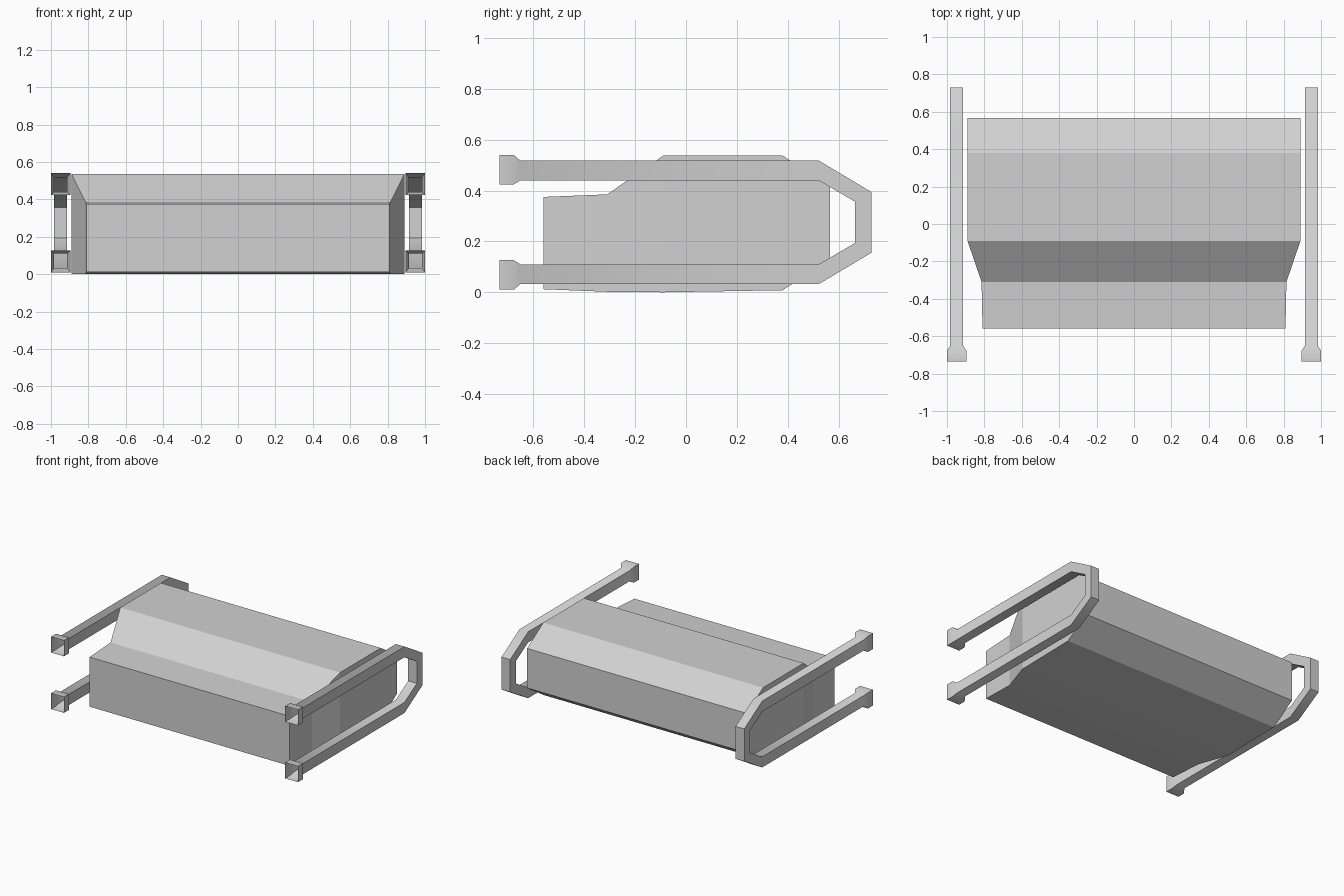
import bpy
import bmesh
import math

cube = bpy.data.objects.get("Cube")
if cube:
    bpy.data.objects.remove(cube, do_unlink=True)

# One plain grey for every part
grey = bpy.data.materials.new("light_grey")
grey.use_nodes = True
grey.diffuse_color = (0.64, 0.64, 0.64, 1)
grey.node_tree.nodes["Principled BSDF"].inputs["Base Color"].default_value = grey.diffuse_color


def finish(name, bm):
    """Turn a bmesh into a named grey object."""
    mesh = bpy.data.meshes.new(name)
    bm.to_mesh(mesh)
    bm.free()
    mesh.materials.append(grey)
    obj = bpy.data.objects.new(name, mesh)
    bpy.context.collection.objects.link(obj)
    return obj


def loft(rings, capped):
    """Skin a row of four-cornered rings, optionally closing both ends."""
    bm = bmesh.new()
    loops = [[bm.verts.new(p) for p in ring] for ring in rings]
    for a, b in zip(loops, loops[1:]):
        for i in range(4):
            j = (i + 1) % 4
            bm.faces.new((a[i], a[j], b[j], b[i]))
    if capped:
        bm.faces.new(loops[0][::-1])
        bm.faces.new(loops[-1])
    bmesh.ops.recalc_face_normals(bm, faces=bm.faces)
    return bm


# Main body: stations of (y, half width, bottom, top) from front to back
stations = [
    (-0.56, 0.81, 0.012, 0.375),
    (-0.31, 0.815, 0.002, 0.385),
    (-0.09, 0.89, 0.0, 0.537),
    (0.38, 0.89, 0.008, 0.537),
    (0.567, 0.89, 0.13, 0.42),
]
body_rings = [[(-w, y, lo), (w, y, lo), (w, y, hi), (-w, y, hi)]
              for y, w, lo, hi in stations]
finish("body", loft(body_rings, True))

# Side rails: hollow square tube bent into a U, with flared open mouths.
# Upper half as (outer y, outer z, inner y, inner z, half width)
MID_Z = 0.275
RAIL_X = 0.948
upper = [
    (-0.734, 0.54, -0.734, 0.424, 0.052),
    (-0.677, 0.54, -0.677, 0.424, 0.052),
    (-0.652, 0.518, -0.652, 0.44, 0.035),
    (0.522, 0.518, 0.522, 0.44, 0.035),
    (0.73, 0.394, 0.665, 0.356, 0.035),
]
lower = [(oy, 2 * MID_Z - oz, iy, 2 * MID_Z - iz, w)
         for oy, oz, iy, iz, w in reversed(upper)]

for name, side in (("left_rail", 1), ("right_rail", -1)):
    x = side * RAIL_X
    rings = [[(x - w, oy, oz), (x + w, oy, oz), (x + w, iy, iz), (x - w, iy, iz)]
             for oy, oz, iy, iz, w in upper + lower]
    rail = finish(name, loft(rings, False))
    bpy.ops.object.select_all(action="DESELECT")
    rail.select_set(True)
    bpy.context.view_layer.objects.active = rail
    bpy.ops.object.shade_smooth_by_angle(angle=math.radians(45))
